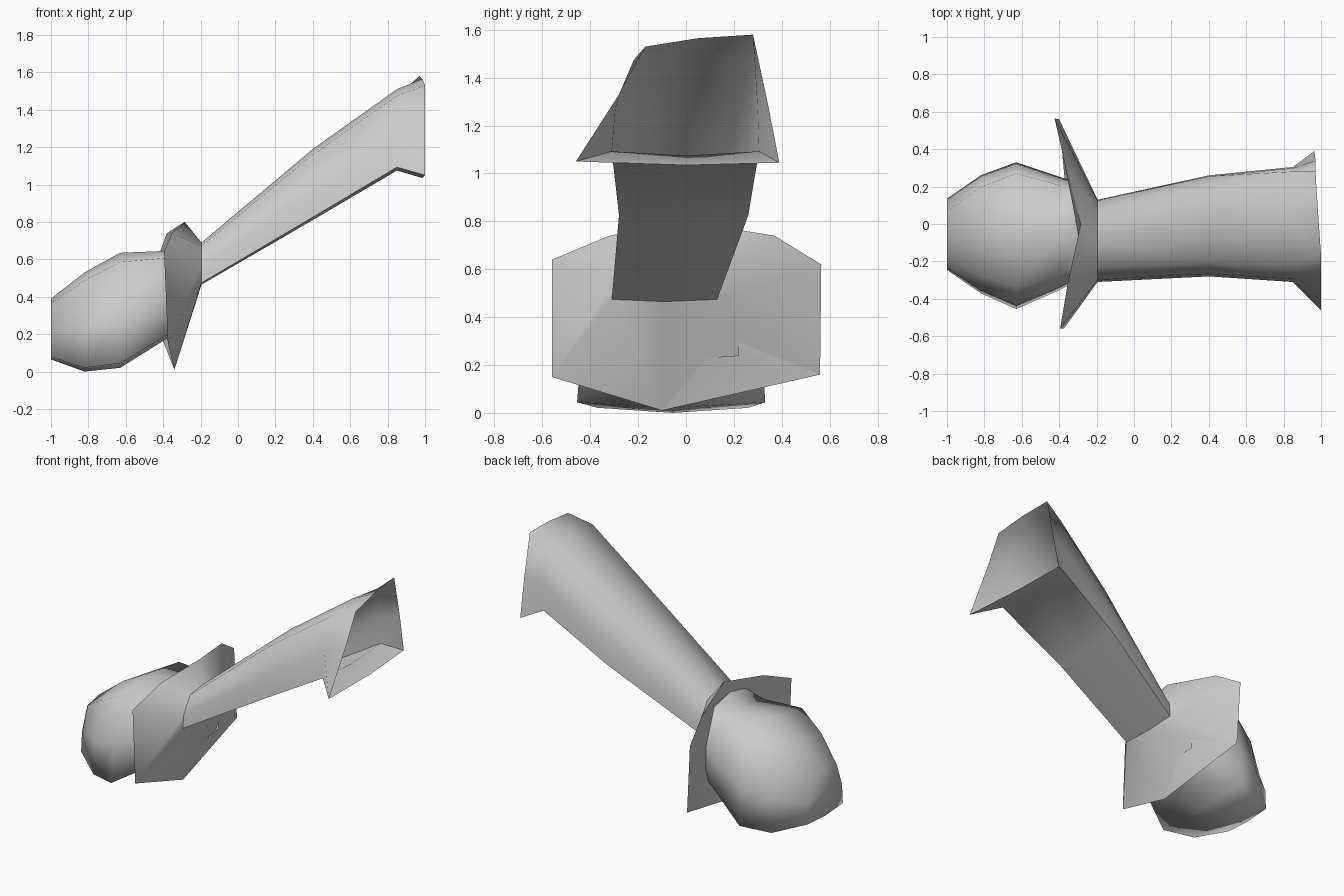
import bpy
import bmesh
import math

if "Cube" in bpy.data.objects:
    bpy.data.objects.remove(bpy.data.objects["Cube"])


def ring(x, y0, y1, z0, z1, left=.65, right=.65):
    """Rounded-top, flat-bottom section; left/right set how square the shoulders are."""
    profile = [(1, .04), (.98, .45), (right, .92), (0, 1),
               (-left, .92), (-.95, .45), (-1, .04), (0, 0)]
    yc, w = (y0 + y1) / 2, (y1 - y0) / 2
    return [(x, yc + w * a, z0 + (z1 - z0) * b) for a, b in profile]


def loft(name, rings, cap_end=False, angle=85):
    bm = bmesh.new()
    loops = [[bm.verts.new(p) for p in r] for r in rings]
    for a, b in zip(loops, loops[1:]):
        n = len(a)
        for i in range(n):
            j = (i + 1) % n
            bm.faces.new((a[i], a[j], b[j], b[i]))
    if cap_end:
        bm.faces.new(loops[-1])
    bmesh.ops.recalc_face_normals(bm, faces=bm.faces)
    mesh = bpy.data.meshes.new(name)
    bm.to_mesh(mesh)
    bm.free()
    obj = bpy.data.objects.new(name, mesh)
    bpy.context.collection.objects.link(obj)
    bpy.ops.object.select_all(action='DESELECT')
    obj.select_set(True)
    bpy.context.view_layer.objects.active = obj
    bpy.ops.object.shade_smooth_by_angle(angle=math.radians(angle))
    return obj


# shared rings
wrist = ring(-.195, -.31, .13, .465, .69)
neck = ring(-.30, -.30, .22, .22, .72)

# flared open end of the sleeve
sleeve_rim = [(.965, .39, 1.045), (.97, .34, 1.3), (.97, .28, 1.58), (.985, .05, 1.565),
              (1, -.17, 1.53), (1, -.28, 1.33), (1, -.46, 1.05), (.985, 0, 1.035)]
loft("sleeve", [wrist,
                ring(.40, -.28, .26, .81, 1.19, .7, .75),
                ring(.85, -.31, .305, 1.075, 1.51, .7, .92),
                sleeve_rim])

# wide bent collar: out from the sleeve, folded back to the hand
collar_rim = [(-.40, .56, .16), (-.425, .565, .62), (-.38, .37, .74), (-.285, 0, .80),
              (-.355, -.32, .74), (-.395, -.56, .64), (-.375, -.56, .15), (-.34, -.10, .01)]
loft("collar", [wrist, collar_rim, neck], angle=60)

# rounded hand with a flat end
loft("hand", [neck,
              ring(-.39, -.35, .25, .17, .645, .75, .85),
              ring(-.63, -.455, .33, .02, .635, .7, .85),
              ring(-.82, -.37, .26, 0, .53, .7, .8),
              ring(-1, -.245, .135, .065, .39)], cap_end=True)
